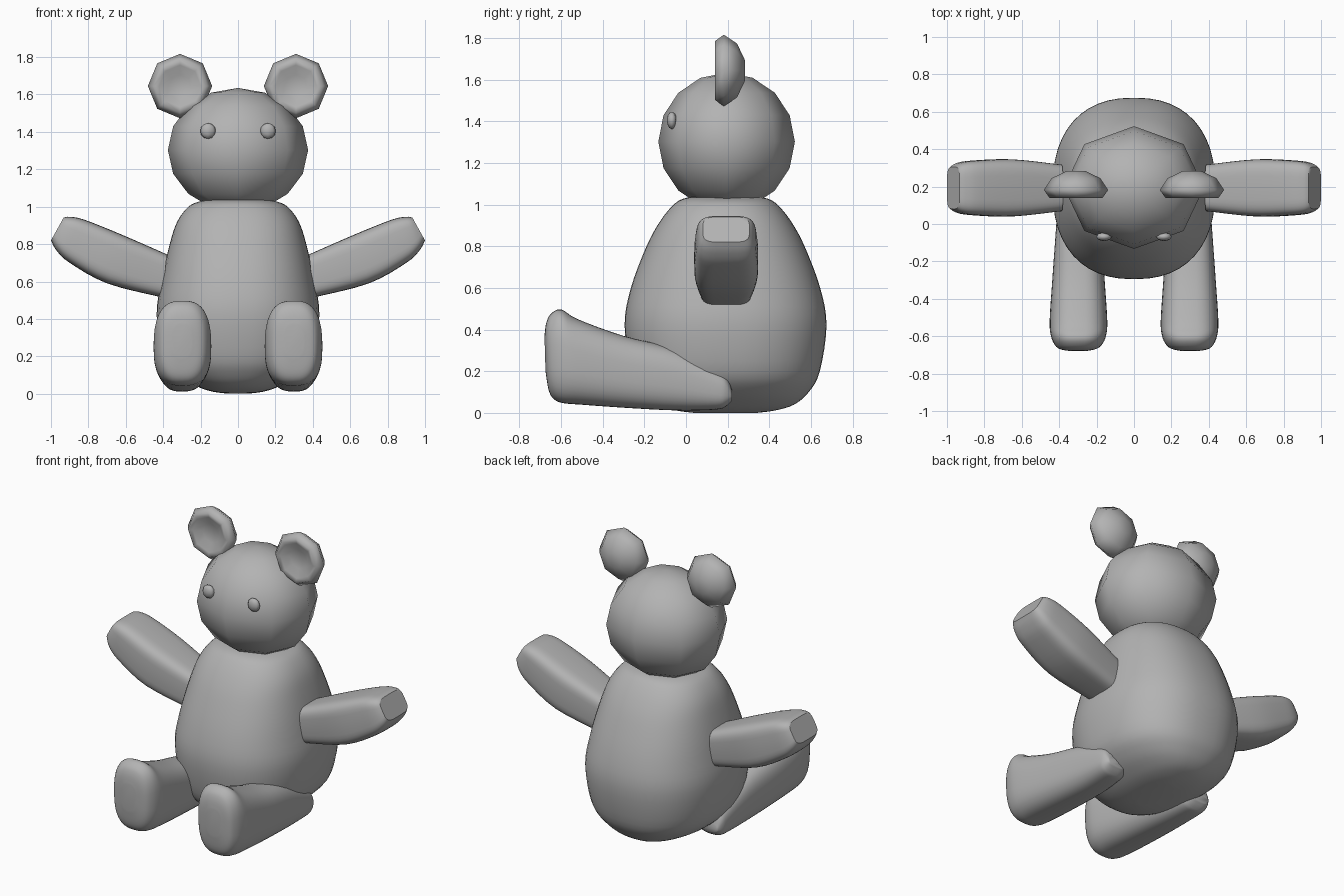
import bpy, bmesh, math
from mathutils import Vector, Matrix

if "Cube" in bpy.data.objects:
    bpy.data.objects.remove(bpy.data.objects["Cube"], do_unlink=True)

grey = bpy.data.materials.new("plush_grey")
grey.use_nodes = True
colour = (0.45, 0.45, 0.45, 1)
grey.diffuse_color = colour
grey.node_tree.nodes["Principled BSDF"].inputs["Base Color"].default_value = colour


def finish(name, bm, sharp_angle=180):
    bmesh.ops.recalc_face_normals(bm, faces=bm.faces)
    mesh = bpy.data.meshes.new(name)
    bm.to_mesh(mesh)
    bm.free()
    mesh.materials.append(grey)
    mesh.shade_smooth()
    mesh.set_sharp_from_angle(angle=math.radians(sharp_angle))
    obj = bpy.data.objects.new(name, mesh)
    bpy.context.collection.objects.link(obj)
    return obj


def smooth_stations(stations, steps):
    """Catmull-Rom interpolation between the given stations."""
    result = []
    last = len(stations) - 1
    for i in range(last):
        quad = [stations[max(0, min(last, i + k))] for k in (-1, 0, 1, 2)]
        for s in range(steps):
            t = s / steps
            result.append([
                b + t / 2 * (c - a + t * (2 * a - 5 * b + 4 * c - d
                                          + t * (3 * (b - c) + d - a)))
                for a, b, c, d in zip(*quad)])
    return result + [stations[last]]


def loft(name, stations, place, power=2.0, sides=32, steps=4, sharp_angle=180):
    """Skin superellipse sections; place() gives centre and two half axes."""
    bm = bmesh.new()
    rings = []
    for station in smooth_stations(stations, steps):
        centre, u, v = (Vector(p) for p in place(*station))
        ring = []
        for k in range(sides):
            a = math.tau * k / sides
            c, s = math.cos(a), math.sin(a)
            p = centre + u * math.copysign(abs(c) ** (2 / power), c)
            p += v * math.copysign(abs(s) ** (2 / power), s)
            ring.append(bm.verts.new(p))
        rings.append(ring)
    for low, high in zip(rings, rings[1:]):
        for k in range(sides):
            n = (k + 1) % sides
            bm.faces.new((low[k], low[n], high[n], high[k]))
    bm.faces.new(rings[0])
    bm.faces.new(rings[-1])
    return finish(name, bm, sharp_angle)


def ball(name, centre, radii, segments, rings):
    bm = bmesh.new()
    bmesh.ops.create_uvsphere(bm, u_segments=segments, v_segments=rings, radius=1)
    bm.transform(Matrix.Translation(centre) @ Matrix.Diagonal((*radii, 1)))
    return finish(name, bm)


# Egg-shaped body: height, half width, half depth
BODY = [(0, 0.05, 0.15), (0.012, 0.14, 0.24), (0.04, 0.22, 0.33),
        (0.1, 0.32, 0.4), (0.2, 0.4, 0.453), (0.42, 0.435, 0.485),
        (0.6, 0.41, 0.455), (0.8, 0.365, 0.38), (0.92, 0.325, 0.315),
        (1.0, 0.265, 0.25), (1.03, 0.2, 0.2), (1.04, 0.13, 0.13)]
loft("body", BODY, lambda z, w, d: ((0, 0.19, z), (w, 0, 0), (0, d, 0)), 2.35, 48)

# Faceted head
ball("head", (0, 0.195, 1.303), (0.375, 0.328, 0.332), 8, 8)

# Arm: upper edge x, z; lower edge x, z; half depth
ARM = [(0.38, 0.745, 0.405, 0.515, 0.125), (0.62, 0.85, 0.7, 0.59, 0.153),
       (0.82, 0.93, 0.9, 0.7, 0.146), (0.9, 0.946, 0.97, 0.765, 0.133),
       (0.932, 0.942, 1.0, 0.82, 0.112)]
# Leg: upper edge y, z; lower edge y, z; half width; centre x
LEG = [(-0.68, 0.37, -0.675, 0.2, 0.05, 0.3), (-0.672, 0.43, -0.66, 0.11, 0.1, 0.3),
       (-0.65, 0.475, -0.635, 0.066, 0.128, 0.298), (-0.6, 0.497, -0.59, 0.047, 0.148, 0.297),
       (-0.52, 0.45, -0.51, 0.04, 0.154, 0.297), (-0.3, 0.37, -0.3, 0.025, 0.14, 0.297),
       (-0.05, 0.308, -0.05, 0.012, 0.122, 0.297), (0.15, 0.212, 0.14, 0.016, 0.1, 0.305),
       (0.2, 0.17, 0.19, 0.03, 0.085, 0.31), (0.222, 0.105, 0.222, 0.06, 0.06, 0.315)]
# Dished ear: depth, radius
EAR = [(0.172, 0.06), (0.147, 0.112), (0.14, 0.142), (0.182, 0.172),
       (0.245, 0.13), (0.283, 0.05)]

for side, label in ((1, "left"), (-1, "right")):
    loft(label + "_arm", ARM, lambda x, z, x2, z2, d: (
        (side * (x + x2) / 2, 0.193, (z + z2) / 2),
        (side * (x - x2) / 2, 0, (z - z2) / 2), (0, d, 0)), 4.2, 40, 4, 45)
    loft(label + "_leg", LEG, lambda y, z, y2, z2, w, x: (
        (side * x, (y + y2) / 2, (z + z2) / 2),
        (0, (y - y2) / 2, (z - z2) / 2), (w, 0, 0)), 2.7, 40)
    loft(label + "_ear", EAR, lambda y, r: (
        (side * 0.31, y, 1.645), (r, 0, 0), (0, 0, r)), 2, 8, 1)
    ball(label + "_eye", (side * 0.16, -0.068, 1.405), (0.042, 0.024, 0.042), 8, 6)
